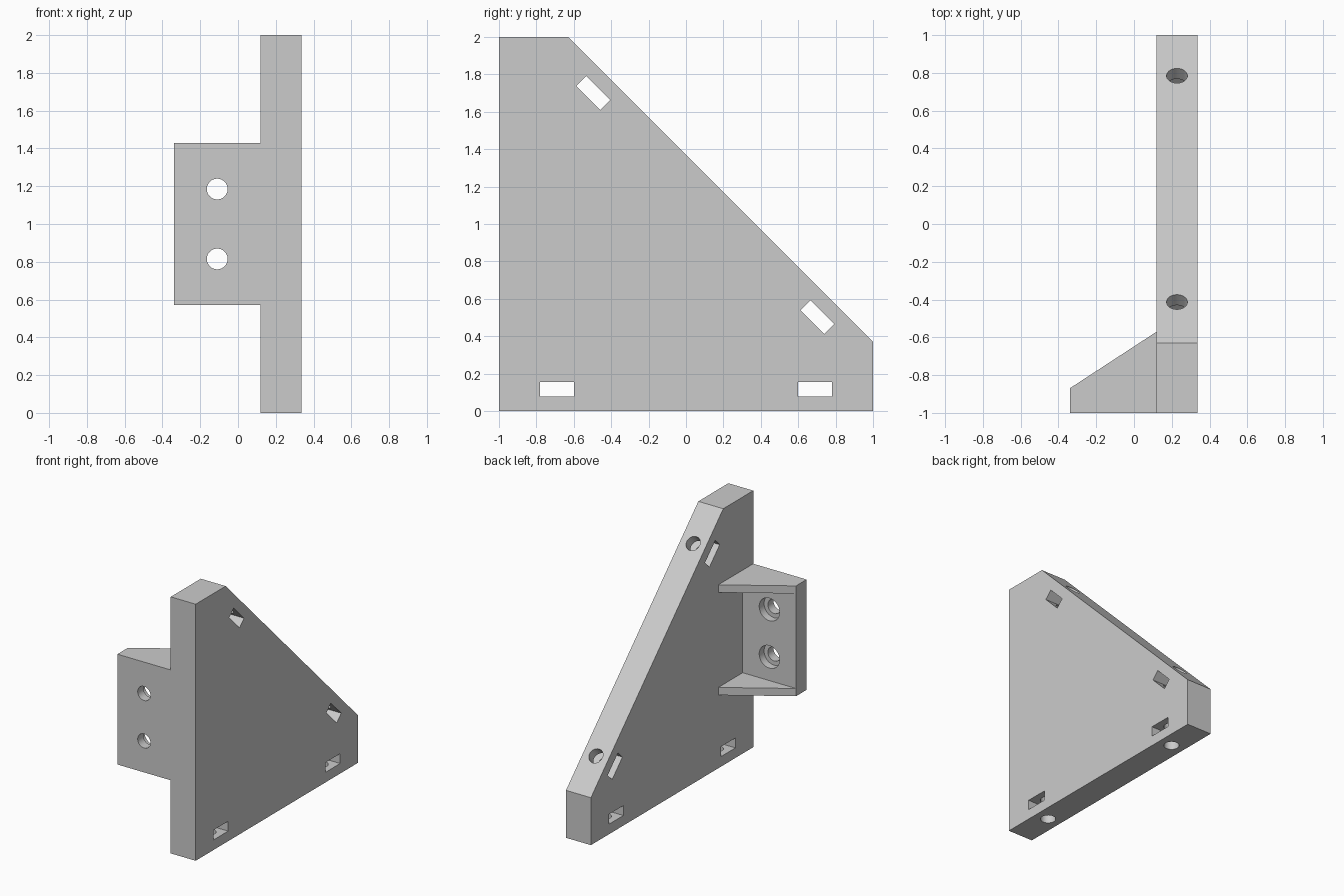
import bpy
import bmesh
from math import pi, sqrt
from mathutils import Vector, Matrix

cube = bpy.data.objects.get("Cube")
if cube:
    bpy.data.objects.remove(cube, do_unlink=True)

grey = bpy.data.materials.new("plain grey")
grey.use_nodes = True
grey.diffuse_color = (0.6, 0.6, 0.6, 1)
grey.node_tree.nodes["Principled BSDF"].inputs["Base Color"].default_value = (0.6, 0.6, 0.6, 1)


def add_object(name, bm):
    bmesh.ops.recalc_face_normals(bm, faces=bm.faces)
    mesh = bpy.data.meshes.new(name)
    bm.to_mesh(mesh)
    bm.free()
    mesh.materials.append(grey)
    obj = bpy.data.objects.new(name, mesh)
    bpy.context.collection.objects.link(obj)
    return obj


def prism(name, points, along):
    """Extrude a flat outline along a vector."""
    bm = bmesh.new()
    face = bm.faces.new([bm.verts.new(p) for p in points])
    result = bmesh.ops.extrude_face_region(bm, geom=[face], use_keep_orig=True)
    verts = [v for v in result["geom"] if isinstance(v, bmesh.types.BMVert)]
    bmesh.ops.translate(bm, verts=verts, vec=Vector(along))
    return add_object(name, bm)


def box(centre, size, turn=0):
    """Box cutter, turned about x."""
    bm = bmesh.new()
    matrix = (Matrix.Translation(centre) @ Matrix.Rotation(turn, 4, "X")
              @ Matrix.Diagonal((*size, 1)))
    bmesh.ops.create_cube(bm, size=1, matrix=matrix)
    return add_object("box_cutter", bm)


def rod(start, end, radius):
    """Round cutter between two points."""
    start, end = Vector(start), Vector(end)
    axis = end - start
    bm = bmesh.new()
    matrix = (Matrix.Translation((start + end) / 2)
              @ axis.to_track_quat("Z", "Y").to_matrix().to_4x4())
    bmesh.ops.create_cone(bm, cap_ends=True, segments=48, radius1=radius,
                          radius2=radius, depth=axis.length, matrix=matrix)
    return add_object("rod_cutter", bm)


def cut(target, cutter):
    cutter.hide_render = True
    mod = target.modifiers.new("cut", "BOOLEAN")
    mod.operation = "DIFFERENCE"
    mod.solver = "EXACT"
    mod.object = cutter
    bpy.context.view_layer.objects.active = target
    bpy.ops.object.modifier_apply(modifier=mod.name)
    bpy.data.objects.remove(cutter, do_unlink=True)


# Clipped triangular plate
INNER, OUTER = 0.12, 0.335
MID = (INNER + OUTER) / 2
outline = [(-1, 0), (1, 0), (1, 0.37), (-0.63, 2), (-1, 2)]
plate = prism("corner_plate", [(INNER, y, z) for y, z in outline], (OUTER - INNER, 0, 0))

# Nut slots with bolt holes, on the bottom edge and the sloping edge
SLOPE = 1 / sqrt(2)
fixings = [
    (-0.69, 0, (0, 0, 1), 0),
    (0.69, 0, (0, 0, 1), 0),
    (0.785, 0.585, (0, -SLOPE, -SLOPE), -pi / 4),
    (-0.413, 1.783, (0, -SLOPE, -SLOPE), -pi / 4),
]
for y, z, inward, turn in fixings:
    mouth, inward = Vector((MID, y, z)), Vector(inward)
    cut(plate, rod(mouth - inward * 0.1, mouth + inward * 0.22, 0.055))
    cut(plate, box(mouth + inward * 0.117, (0.5, 0.18, 0.077), turn))

# Side mount: front wall with two sloping gussets
BOTTOM, TOP, WALL_BACK = 0.57, 1.43, -0.87
footprint = [(-0.34, -1), (INNER, -1), (INNER, -0.57), (-0.34, WALL_BACK)]
mount = prism("side_mount", [(x, y, BOTTOM) for x, y in footprint], (0, 0, TOP - BOTTOM))
cut(mount, box((-0.1, WALL_BACK + 0.3, (BOTTOM + TOP) / 2), (1, 0.6, TOP - BOTTOM - 0.12)))

# Counterbored screw holes through the front wall
for z in (0.815, 1.185):
    cut(mount, rod((-0.11, -1.1, z), (-0.11, -0.8, z), 0.055))
    cut(mount, rod((-0.11, WALL_BACK - 0.06, z), (-0.11, -0.8, z), 0.088))

# Smooth bores, sharp edges
for obj in (plate, mount):
    bpy.ops.object.select_all(action="DESELECT")
    obj.select_set(True)
    bpy.context.view_layer.objects.active = obj
    bpy.ops.object.shade_smooth_by_angle(angle=pi / 6)
